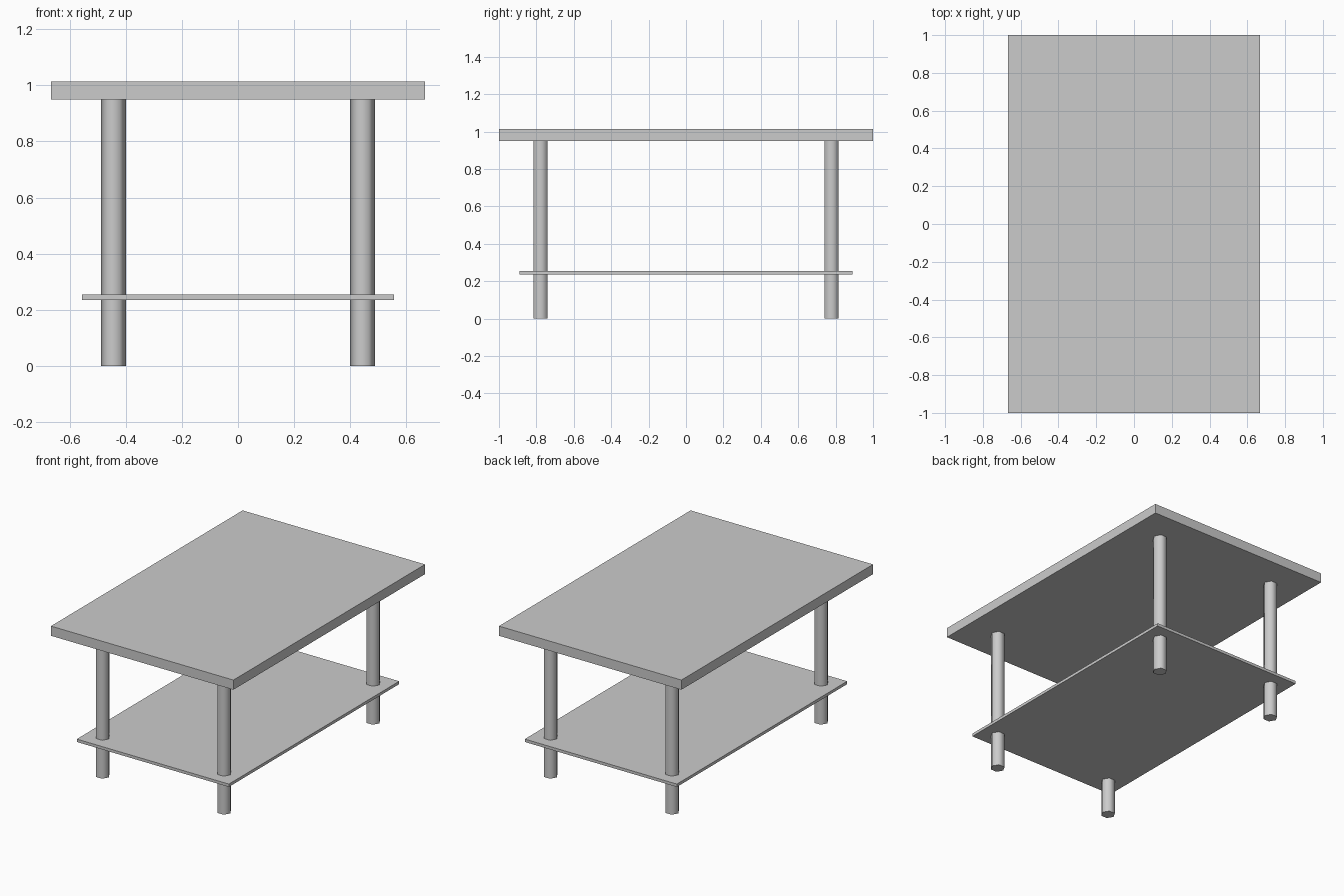
import bpy
from math import pi, radians

if "Cube" in bpy.data.objects:
    bpy.data.objects.remove(bpy.data.objects["Cube"])


def slab(name, size_x, size_y, z0, z1):
    bpy.ops.mesh.primitive_cube_add(size=1, location=(0, 0, (z0 + z1) / 2))
    ob = bpy.context.object
    ob.name = name
    ob.scale = (size_x, size_y, z1 - z0)
    bpy.ops.object.transform_apply(location=False, rotation=False, scale=True)


def leg(name, x, y, radius, height):
    # six-sided leg with corners pointing along x, smooth-shaded sides
    bpy.ops.mesh.primitive_cylinder_add(
        vertices=6, radius=radius, depth=height,
        location=(x, y, height / 2), rotation=(0, 0, pi / 2))
    bpy.context.object.name = name
    bpy.ops.object.shade_smooth_by_angle(angle=radians(70))


# Table top and lower shelf
slab("table_top", 1.333, 2.0, 0.949, 1.013)
slab("lower_shelf", 1.111, 1.778, 0.235, 0.254)

# Four legs running through the shelf up to the top
for side, x in (("left", -0.444), ("right", 0.444)):
    for end, y in (("front", -0.778), ("back", 0.778)):
        leg(f"{end}_{side}_leg", x, y, 0.0444, 0.949)
